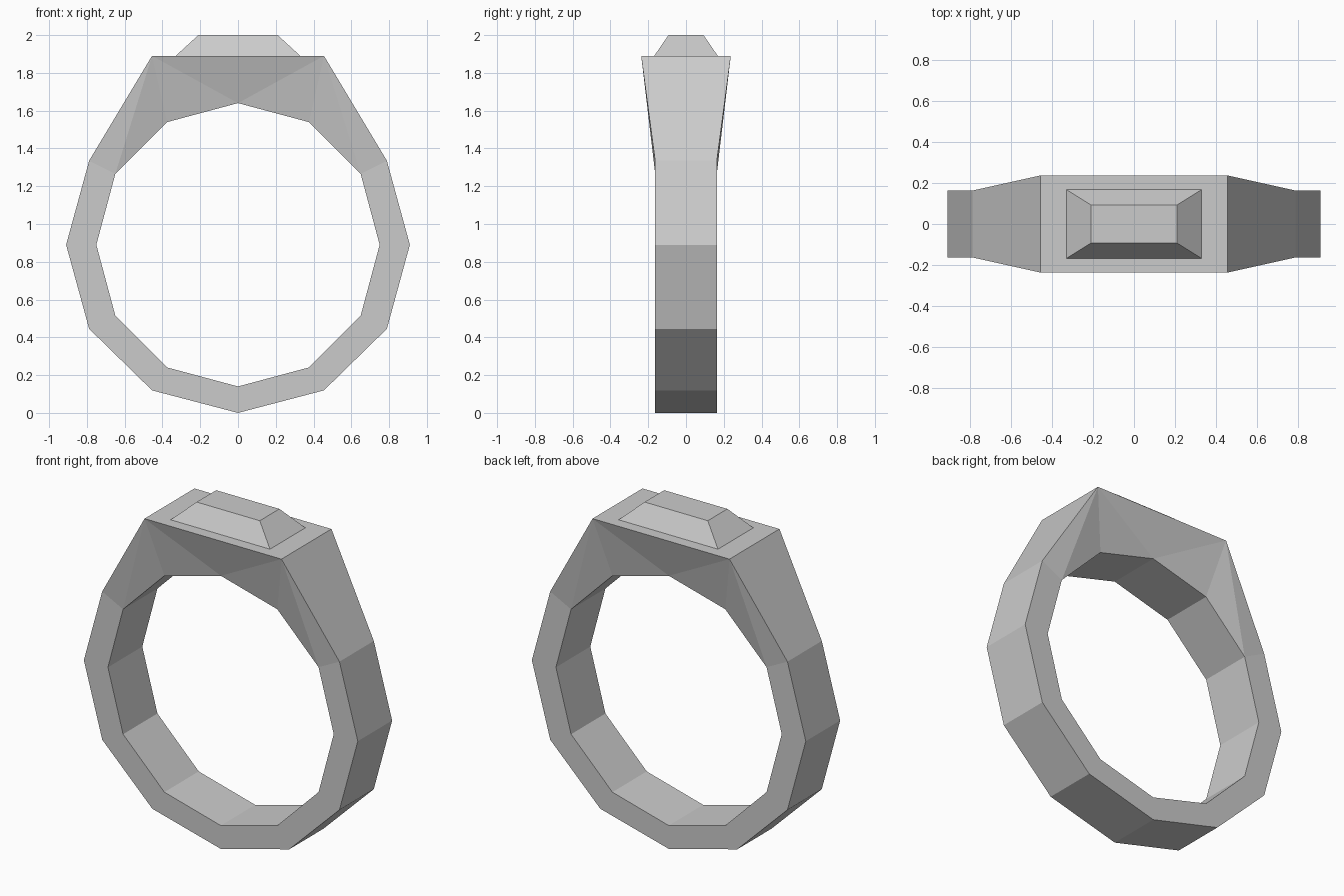
import bpy, bmesh
from math import sin, cos, pi

if "Cube" in bpy.data.objects:
    bpy.data.objects.remove(bpy.data.objects["Cube"])

N = 12            # sides of the band
CZ = 0.89         # height of the band centre
W = 0.163         # half width of the band
W_TOP = 0.237     # half width of the flat top


def finish(bm, name):
    bmesh.ops.recalc_face_normals(bm, faces=bm.faces)
    mesh = bpy.data.meshes.new(name)
    bm.to_mesh(mesh)
    bm.free()
    ob = bpy.data.objects.new(name, mesh)
    bpy.context.collection.objects.link(ob)
    return ob


# Band: 12-sided ring whose three top outer corners flare into a flat table
bm = bmesh.new()
inner, outer = {}, {}
for i in range(N):
    a = 2 * pi * i / N                      # i = 0 is the top
    shoulder = i in (0, 1, N - 1)
    for s in (-1, 1):
        inner[i, s] = bm.verts.new((0.75 * sin(a), s * W, CZ + 0.75 * cos(a)))
        z = 1.89 if shoulder else CZ + 0.89 * cos(a)
        y = W_TOP if shoulder else W
        outer[i, s] = bm.verts.new((0.91 * sin(a), s * y, z))

for i in range(N):
    j = (i + 1) % N
    for ring in (inner, outer):
        bm.faces.new((ring[i, -1], ring[j, -1], ring[j, 1], ring[i, 1]))
    for s in (-1, 1):
        quad = (outer[i, s], outer[j, s], inner[j, s], inner[i, s])
        if i in (0, 1, N - 2, N - 1):
            # twisted shoulder sides, split the same way on left and right
            a, b, c, d = quad
            if i == 1 or i == N - 1:
                tris = ((a, b, c), (a, c, d))
            else:
                tris = ((a, b, d), (b, c, d))
            for t in tris:
                bm.faces.new(t)
        else:
            bm.faces.new(quad)
finish(bm, "ring_band")

# Stone: bevelled rectangular block on the table
bm = bmesh.new()
bmesh.ops.create_cube(bm, size=2)
for v in bm.verts:
    top = v.co.z > 0
    v.co.x *= 0.21 if top else 0.33
    v.co.y *= 0.093 if top else 0.168
    v.co.z = 2.0 if top else 1.89
finish(bm, "stone")
